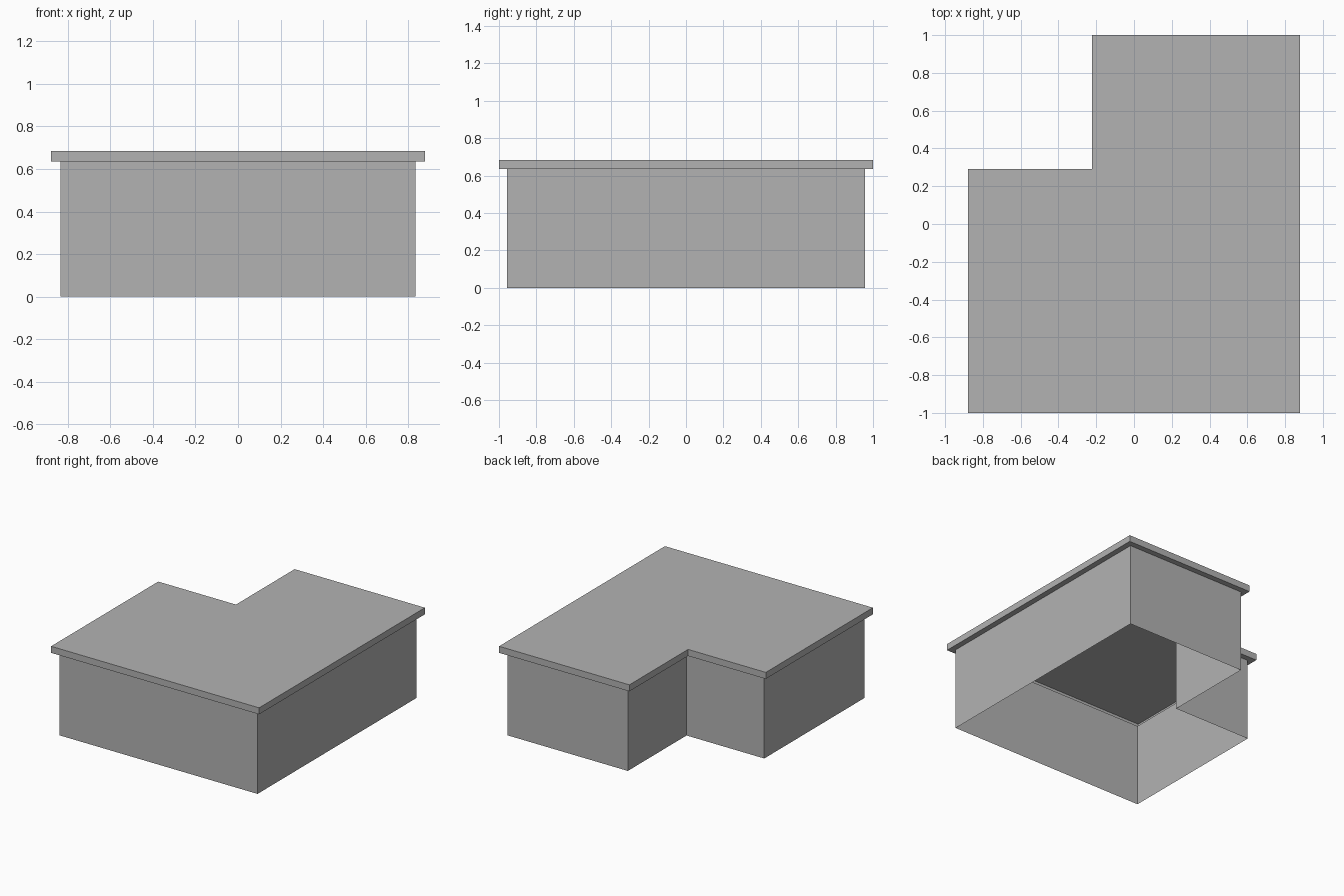
import bpy, bmesh

# Remove the default cube
cube = bpy.data.objects.get("Cube")
if cube:
    bpy.data.objects.remove(cube, do_unlink=True)

# One plain grey material
grey = bpy.data.materials.new("plain grey")
grey.use_nodes = True
colour = (0.45, 0.45, 0.45, 1.0)
grey.diffuse_color = colour
grey.node_tree.nodes["Principled BSDF"].inputs["Base Color"].default_value = colour

WALL_TOP, ROOF_TOP, OVERHANG = 0.635, 0.685, 0.043


def outline(inset):
    """L-shaped plan, counter-clockwise, moved inwards by inset."""
    x, y = 0.878 - inset, 1.0 - inset
    notch_x, notch_y = -0.222 + inset, 0.292 - inset
    return [(-x, -y), (x, -y), (x, y), (notch_x, y), (notch_x, notch_y), (-x, notch_y)]


def ring(bm, inset, z):
    return [bm.verts.new((x, y, z)) for x, y in outline(inset)]


def bridge(bm, lower, upper):
    """Join two matching outlines with a band of quads."""
    n = len(lower)
    for i in range(n):
        j = (i + 1) % n
        bm.faces.new((lower[i], lower[j], upper[j], upper[i]))


def finish(bm, name):
    mesh = bpy.data.meshes.new(name)
    bm.to_mesh(mesh)
    bm.free()
    mesh.materials.append(grey)
    bpy.context.collection.objects.link(bpy.data.objects.new(name, mesh))


# Walls: thin shell, open at the bottom
bm = bmesh.new()
bridge(bm, ring(bm, OVERHANG, 0), ring(bm, OVERHANG, WALL_TOP))
finish(bm, "walls")

# Roof: soffit under the overhang, edge band and flat top, hollow below
bm = bmesh.new()
inner = ring(bm, OVERHANG, WALL_TOP)
outer = ring(bm, 0, WALL_TOP)
top = ring(bm, 0, ROOF_TOP)
bridge(bm, inner, outer)
bridge(bm, outer, top)
bm.faces.new(top)
finish(bm, "flat_roof")
